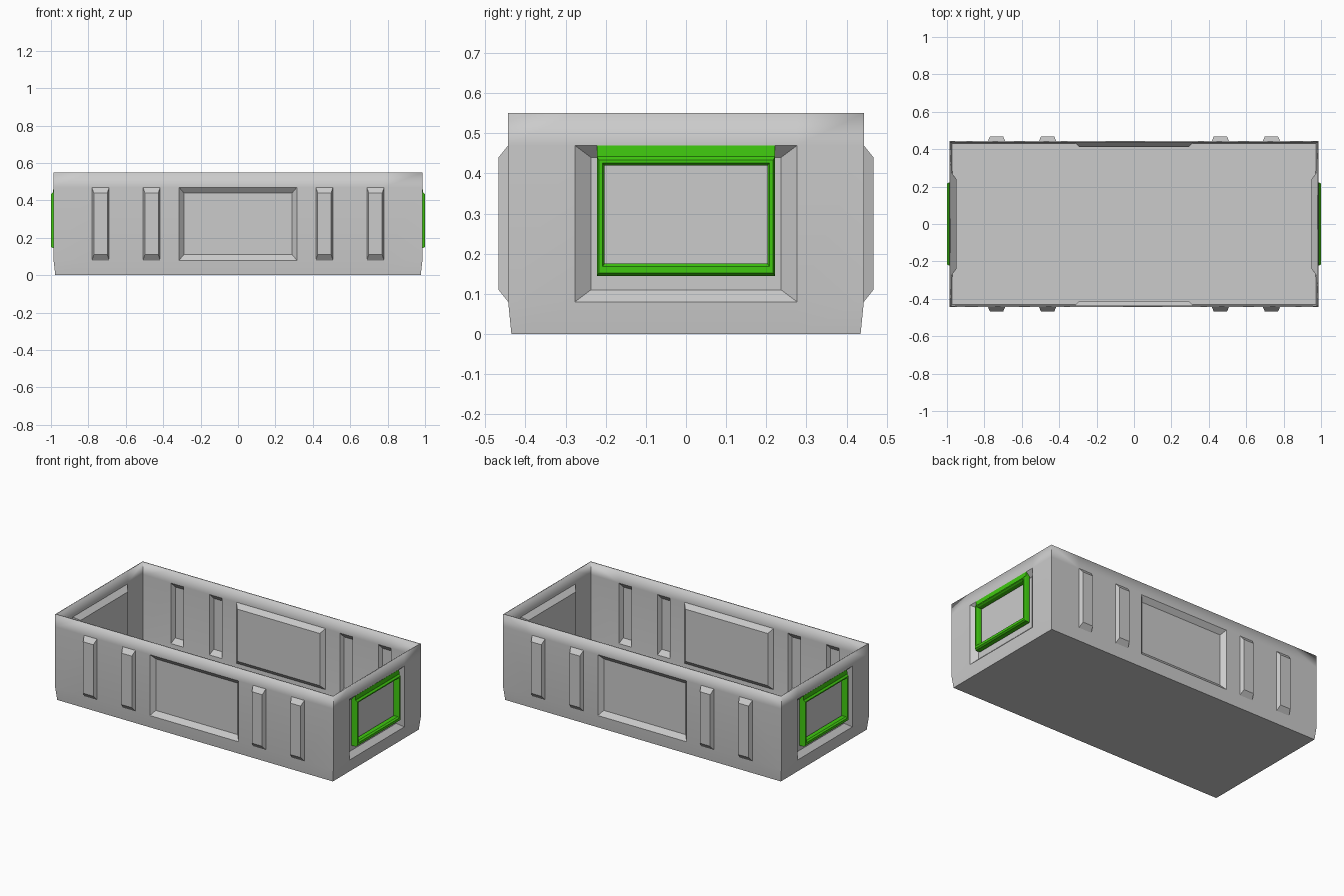
import bpy, bmesh

if "Cube" in bpy.data.objects:
    bpy.data.objects.remove(bpy.data.objects["Cube"])

HX, HY, TOP = 0.986, 0.443, 0.55      # outer half sizes and rim height
Z0, Z1 = 0.08, 0.47                   # vertical range of ribs and panels


def finish(bm, name, mat=None):
    bmesh.ops.remove_doubles(bm, verts=bm.verts, dist=1e-5)
    bmesh.ops.recalc_face_normals(bm, faces=bm.faces)
    me = bpy.data.meshes.new(name)
    bm.to_mesh(me)
    bm.free()
    ob = bpy.data.objects.new(name, me)
    bpy.context.collection.objects.link(ob)
    if mat:
        me.materials.append(mat)
    bpy.ops.object.select_all(action='DESELECT')
    bpy.context.view_layer.objects.active = ob
    ob.select_set(True)
    bpy.ops.object.shade_smooth_by_angle()
    return ob


def bridge(bm, a, b):
    for i in range(len(a)):
        j = (i + 1) % len(a)
        bm.faces.new((a[i], a[j], b[j], b[i]))


def wall(bm, half, place, features):
    """Flat wall with pressed-in or pressed-out panels: (u0, u1, side inset, depth)."""
    us = sorted({-half, half} | {u for f in features for u in f[:2]})
    zs = [0, Z0, Z1, TOP]
    spots = {f[0]: f for f in features}

    def rect(u0, u1, z0, z1, d=0):
        return [bm.verts.new(place(u, z, d))
                for u, z in ((u0, z0), (u1, z0), (u1, z1), (u0, z1))]

    for u0, u1 in zip(us, us[1:]):
        for z0, z1 in zip(zs, zs[1:]):
            outer = rect(u0, u1, z0, z1)
            if z0 == Z0 and u0 in spots:
                _, _, ins, depth = spots[u0]
                inner = rect(u0 + ins, u1 - ins, z0 + 0.03, z1 - 0.03, depth)
                bridge(bm, outer, inner)
                bm.faces.new(inner)
            else:
                bm.faces.new(outer)


# Thin-walled open crate body
bm = bmesh.new()
ribs = [(c - 0.046, c + 0.046, 0.01, 0.024) for c in (-0.735, -0.462, 0.462, 0.735)]
for s in (-1, 1):
    wall(bm, HX, lambda u, z, d: (u, s * (HY + d), z),
         ribs + [(-0.315, 0.315, 0.025, -0.025)])
    wall(bm, HY, lambda u, z, d: (s * (HX + d), u, z),
         [(-0.277, 0.277, 0.04, -0.03)])
bmesh.ops.remove_doubles(bm, verts=bm.verts, dist=1e-5)
# floor and slight taper at the foot
rim = [e for e in bm.edges if e.is_boundary and all(v.co.z < 0.01 for v in e.verts)]
bmesh.ops.contextual_create(bm, geom=rim)
for v in bm.verts:
    if v.co.z < 0.01:
        v.co.x *= (HX - 0.009) / HX
        v.co.y *= (HY - 0.008) / HY
body = finish(bm, "crate_body")
sol = body.modifiers.new("thickness", 'SOLIDIFY')
sol.thickness = 0.008
sol.offset = -1

# Green end handles: bevelled rectangular frame plus hinge strip above it
green = bpy.data.materials.new("green")
green.diffuse_color = (0.05, 0.58, 0.005, 1)
green.use_nodes = True
green.node_tree.nodes["Principled BSDF"].inputs["Base Color"].default_value = green.diffuse_color
LOOPS = [(0.962, 0.222, 0.145, 0.442), (0.99, 0.222, 0.145, 0.442),
         (1.0, 0.217, 0.152, 0.433), (1.0, 0.208, 0.168, 0.426),
         (0.99, 0.203, 0.175, 0.42), (0.962, 0.203, 0.175, 0.42)]
HINGE = [(0.958, 0.44), (0.987, 0.47), (0.989, 0.44)]
for s, side in ((-1, "left"), (1, "right")):
    bm = bmesh.new()
    rings = [[bm.verts.new((s * x, y, z))
              for y, z in ((-w, a), (w, a), (w, b), (-w, b))]
             for x, w, a, b in LOOPS]
    for i in range(len(rings)):
        bridge(bm, rings[i - 1], rings[i])
    finish(bm, side + "_handle", green)

    bm = bmesh.new()
    ends = [[bm.verts.new((s * x, y, z)) for x, z in HINGE] for y in (-0.222, 0.222)]
    bridge(bm, *ends)
    for e in ends:
        bm.faces.new(e)
    finish(bm, side + "_handle_hinge", green)
